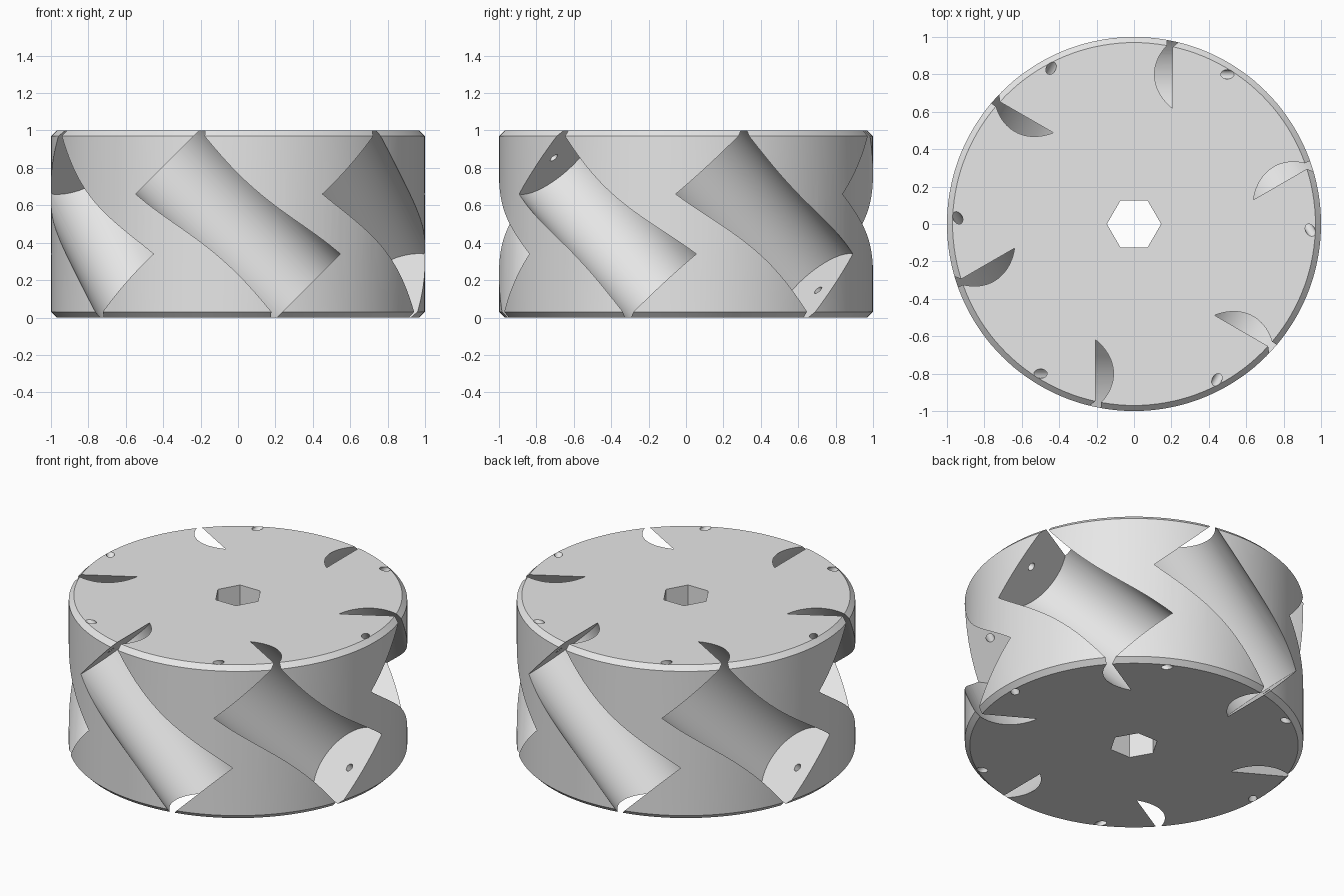
import bpy
from math import radians
from mathutils import Matrix

if "Cube" in bpy.data.objects:
    bpy.data.objects.remove(bpy.data.objects["Cube"], do_unlink=True)

ROLLERS = 6
AXIS_RADIUS = 0.8      # distance of the roller axes from the wheel axis
MID = 0.5              # mid height of the hub

grey = bpy.data.materials.new("light grey")
grey.use_nodes = True
grey.diffuse_color = (0.8, 0.8, 0.8, 1)
grey.node_tree.nodes["Principled BSDF"].inputs["Base Color"].default_value = (0.8, 0.8, 0.8, 1)


def cylinder(name, radius, depth, sides, matrix):
    bpy.ops.mesh.primitive_cylinder_add(vertices=sides, radius=radius, depth=depth)
    obj = bpy.context.object
    obj.name = name
    obj.data.materials.append(grey)
    obj.matrix_world = matrix
    return obj


def apply(obj, mod):
    bpy.ops.object.select_all(action='DESELECT')
    bpy.context.view_layer.objects.active = obj
    obj.select_set(True)
    bpy.ops.object.modifier_apply(modifier=mod.name)


def cut(obj, cutter):
    cutter.hide_render = True
    mod = obj.modifiers.new("cut", 'BOOLEAN')
    mod.operation = 'DIFFERENCE'
    mod.solver = 'EXACT'
    mod.object = cutter
    bpy.context.view_layer.update()
    apply(obj, mod)
    bpy.data.objects.remove(cutter, do_unlink=True)


# Solid hub with chamfered rims
centre = Matrix.Translation((0, 0, MID))
hub = cylinder("wheel_hub", 1, 1, 144, centre)
chamfer = hub.modifiers.new("chamfer", 'BEVEL')
chamfer.width = 0.03
chamfer.segments = 1
chamfer.limit_method = 'ANGLE'
apply(hub, chamfer)

# Hexagonal axle hole, corners on the x axis
cut(hub, cylinder("axle_cutter", 0.145, 2, 6, centre @ Matrix.Rotation(radians(30), 4, 'Z')))

# Slanted roller pockets, each with a pin hole through both end walls
for i in range(ROLLERS):
    slant = (Matrix.Rotation(radians(i * 360 / ROLLERS), 4, 'Z')
             @ Matrix.Translation((0, -AXIS_RADIUS, MID))
             @ Matrix.Rotation(radians(-45), 4, 'Y'))
    cut(hub, cylinder("pocket_cutter", 0.276, 1, 96, slant))
    cut(hub, cylinder("pin_cutter", 0.025, 1.6, 24, slant))

# Smooth walls with crisp edges
bpy.ops.object.select_all(action='DESELECT')
hub.select_set(True)
bpy.context.view_layer.objects.active = hub
bpy.ops.object.shade_smooth_by_angle(angle=radians(30))
